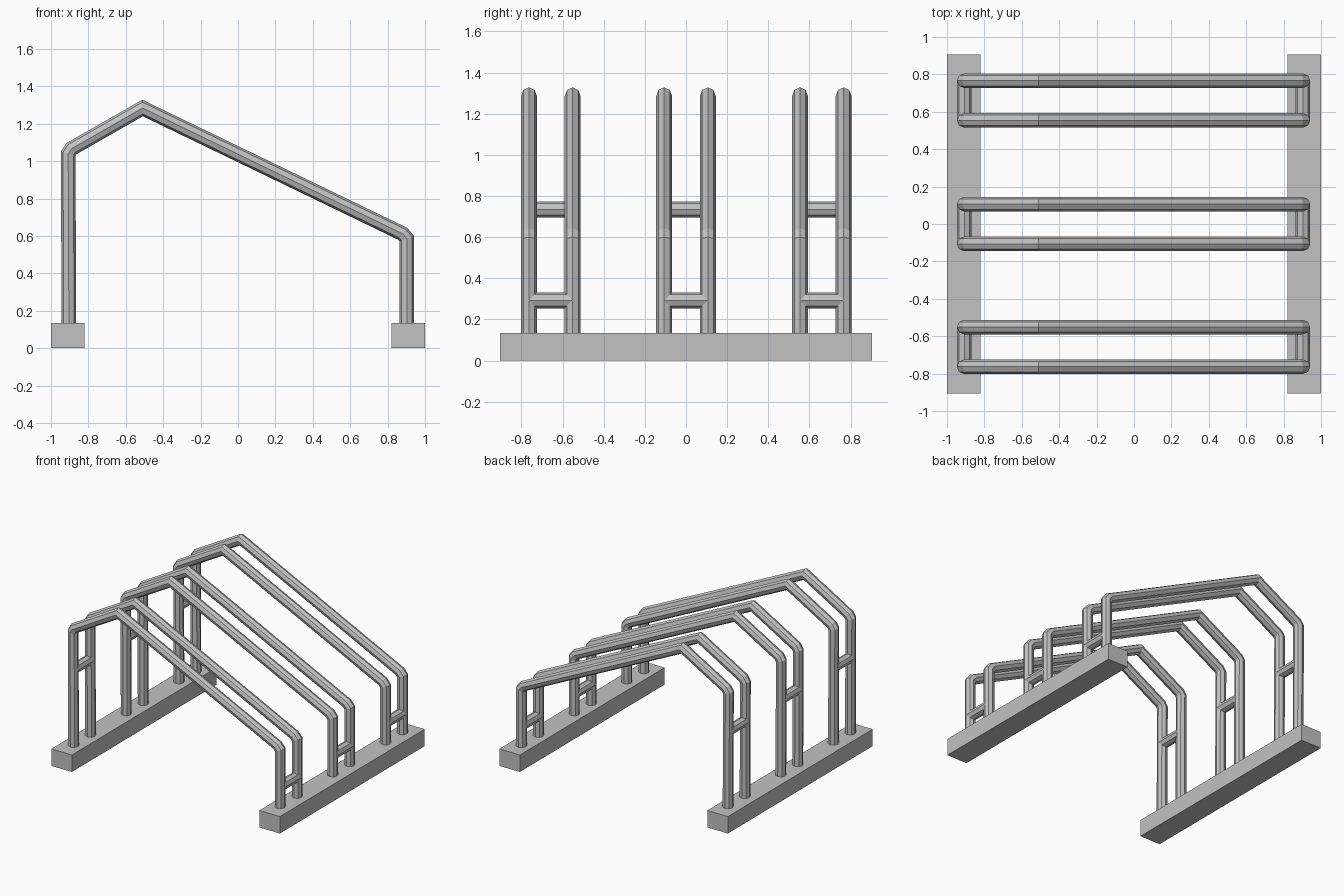
import bpy, bmesh, math
from mathutils import Vector

cube = bpy.data.objects.get("Cube")
if cube:
    bpy.data.objects.remove(cube, do_unlink=True)

steel = bpy.data.materials.new("grey_steel")
steel.use_nodes = True
grey = (0.54, 0.54, 0.54, 1)
steel.diffuse_color = grey
steel.node_tree.nodes["Principled BSDF"].inputs["Base Color"].default_value = grey

RADIUS = 0.039
SIDES = 8


def finish(name, bm):
    bmesh.ops.recalc_face_normals(bm, faces=bm.faces)
    mesh = bpy.data.meshes.new(name)
    bm.to_mesh(mesh)
    bm.free()
    mesh.materials.append(steel)
    obj = bpy.data.objects.new(name, mesh)
    bpy.context.collection.objects.link(obj)
    return obj


def tube(name, points, side):
    """Sweep an octagon along a flat path with mitred corners; side is the path plane's normal."""
    bm = bmesh.new()
    pts = [Vector(p) for p in points]
    side = Vector(side)
    dirs = [(b - a).normalized() for a, b in zip(pts, pts[1:])]
    rings = []
    for i, p in enumerate(pts):
        d0, d1 = dirs[max(i - 1, 0)], dirs[min(i, len(dirs) - 1)]
        tangent = (d0 + d1).normalized()
        normal = side.cross(tangent) / tangent.dot(d1)
        ring = []
        for k in range(SIDES):
            a = math.tau * k / SIDES
            ring.append(bm.verts.new(p + RADIUS * (math.cos(a) * normal + math.sin(a) * side)))
        rings.append(ring)
    for r0, r1 in zip(rings, rings[1:]):
        for k in range(SIDES):
            n = (k + 1) % SIDES
            bm.faces.new((r0[k], r0[n], r1[n], r1[k]))
    bm.faces.new(rings[0])
    bm.faces.new(rings[-1])
    return finish(name, bm)


def box(name, centre, size):
    bm = bmesh.new()
    bmesh.ops.create_cube(bm, size=1)
    bmesh.ops.scale(bm, vec=size, verts=bm.verts)
    bmesh.ops.translate(bm, vec=centre, verts=bm.verts)
    return finish(name, bm)


# Base rails
for label, sign in (("tall", -1), ("short", 1)):
    box(label + "_end_base", (sign * 0.91, 0, 0.067), (0.18, 1.81, 0.134))

# Bent hoops in pairs, each pair joined by two rungs
profile = [(-0.904, 0.1), (-0.908, 1.04), (-0.89, 1.067), (-0.51, 1.284),
           (0.88, 0.612), (0.903, 0.585), (0.903, 0.1)]
HALF_GAP = 0.106
for i, yc in enumerate((-0.657, 0, 0.66), 1):
    for label, s in (("front", -1), ("back", 1)):
        y = yc + s * HALF_GAP
        tube(f"hoop_{i}_{label}", [(x, y, z) for x, z in profile], (0, 1, 0))
    for label, x, z in (("tall", -0.907, 0.735), ("short", 0.903, 0.293)):
        tube(f"rung_{i}_{label}", [(x, yc - HALF_GAP, z), (x, yc + HALF_GAP, z)], (1, 0, 0))
